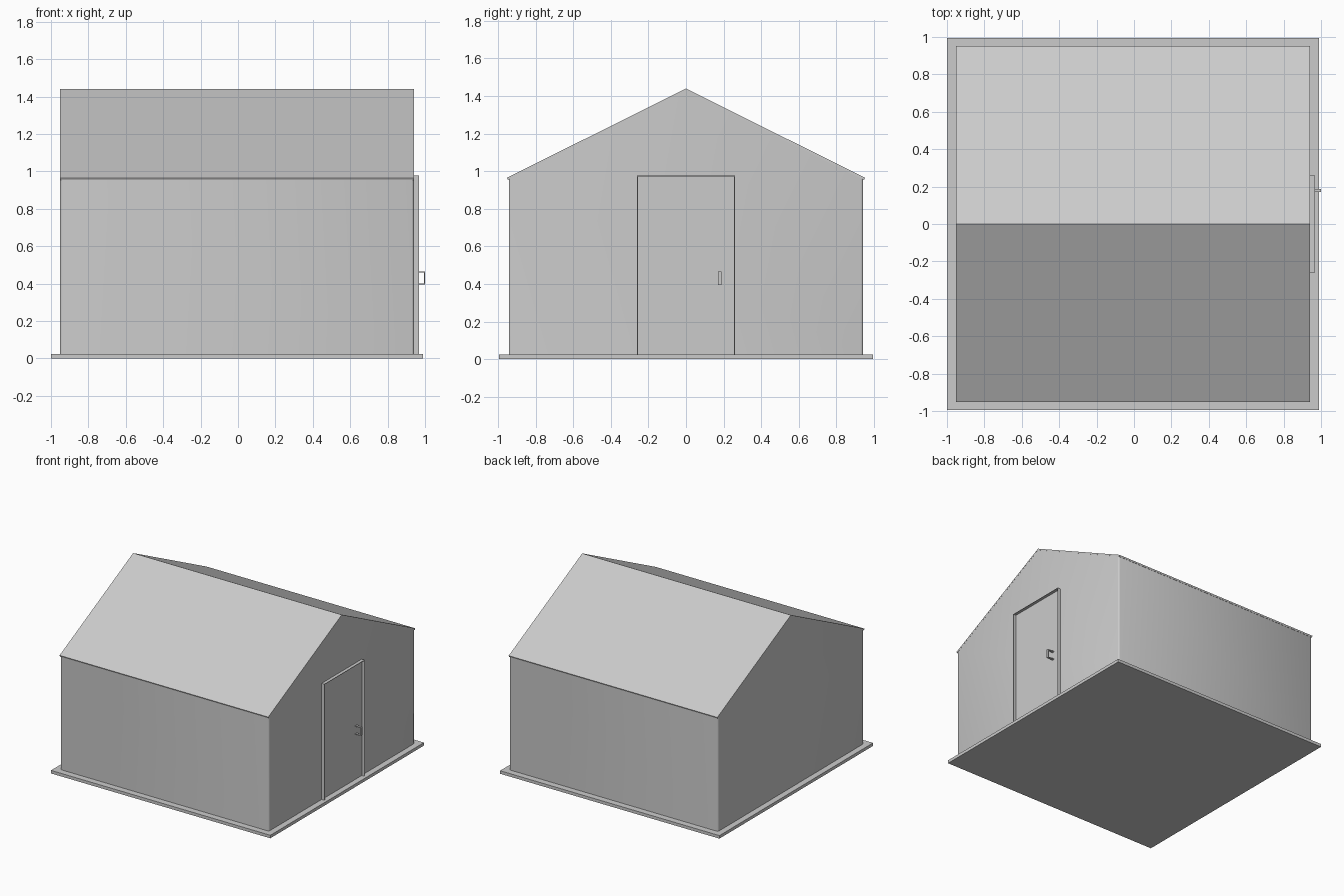
import bpy
import bmesh
import math
from mathutils import Vector

if "Cube" in bpy.data.objects:
    bpy.data.objects.remove(bpy.data.objects["Cube"])

grey = bpy.data.materials.new("light_grey")
grey.use_nodes = True
color = (0.6, 0.6, 0.6, 1)
grey.diffuse_color = color
grey.node_tree.nodes["Principled BSDF"].inputs["Base Color"].default_value = color

CX = -0.005      # centre of the house along x
BASE_TOP = 0.025
HALF = 0.946     # half width of the walls
RIDGE = 1.44
EAVE = 0.965
WALL_X = CX + HALF


def finish(name, bm):
    bmesh.ops.recalc_face_normals(bm, faces=bm.faces)
    mesh = bpy.data.meshes.new(name)
    bm.to_mesh(mesh)
    bm.free()
    mesh.materials.append(grey)
    obj = bpy.data.objects.new(name, mesh)
    bpy.context.collection.objects.link(obj)
    return obj


def box(name, low, high):
    bm = bmesh.new()
    bmesh.ops.create_cube(bm, size=1)
    for v in bm.verts:
        v.co = Vector(l + (c + 0.5) * (h - l) for c, l, h in zip(v.co, low, high))
    return finish(name, bm)


def prism(profile, x0, x1):
    """Extrude a (y, z) outline along x."""
    bm = bmesh.new()
    face = bm.faces.new([bm.verts.new((x0, y, z)) for y, z in profile])
    ext = bmesh.ops.extrude_face_region(bm, geom=[face])
    verts = [g for g in ext["geom"] if isinstance(g, bmesh.types.BMVert)]
    bmesh.ops.translate(bm, verts=verts, vec=(x1 - x0, 0, 0))
    return bm


# Ground slab
box("base_slab", (-1, -0.995, 0), (0.99, 0.995, BASE_TOP))

# Gabled walls with softly rounded upright corners
wall_y, under = 0.943, 0.012
slope = (RIDGE - EAVE) / 0.953
wall_top = RIDGE - under - slope * wall_y
bm = prism([(-wall_y, BASE_TOP), (wall_y, BASE_TOP), (wall_y, wall_top),
            (0, RIDGE - under), (-wall_y, wall_top)], CX - HALF, WALL_X)
corners = [e for e in bm.edges
           if abs(e.verts[0].co.z - e.verts[1].co.z) > 0.5
           and abs(e.verts[0].co.y - e.verts[1].co.y) < 0.001]
bmesh.ops.bevel(bm, geom=corners, offset=0.012, segments=2, profile=0.5, affect="EDGES")
walls = finish("walls", bm)
bpy.context.view_layer.objects.active = walls
walls.select_set(True)
bpy.ops.object.shade_smooth_by_angle(angle=math.radians(50))
walls.select_set(False)

# Thin pitched roof, flush with the gables and just past the side walls
finish("roof", prism([(-0.953, EAVE), (0, RIDGE), (0.953, EAVE), (0.948, EAVE - 0.012),
                      (0, RIDGE - under), (-0.948, EAVE - 0.012)],
                     CX - HALF - 0.0005, WALL_X + 0.0005))

# Door panel with a thin raised rim
half_door, door_top, rim, rim_x = 0.26, 0.977, 0.004, 0.967
box("door_panel", (WALL_X - 0.002, -half_door, BASE_TOP),
    (WALL_X + 0.003, half_door, door_top - rim))
for side, name in ((-1, "right"), (1, "left")):
    ys = sorted((side * half_door, side * (half_door - rim)))
    box("door_rim_" + name, (WALL_X - 0.002, ys[0], BASE_TOP), (rim_x, ys[1], door_top - rim))
box("door_rim_top", (WALL_X - 0.002, -half_door, door_top - rim), (rim_x, half_door, door_top))

# Bracket handle
y0, y1, z0, z1, bar = 0.17, 0.188, 0.395, 0.466, 0.006
box("handle_grip", (1 - bar, y0, z0), (1, y1, z1))
for name, z in (("lower", z0), ("upper", z1 - bar)):
    box("handle_arm_" + name, (WALL_X, y0, z), (1 - bar, y1, z + bar))
